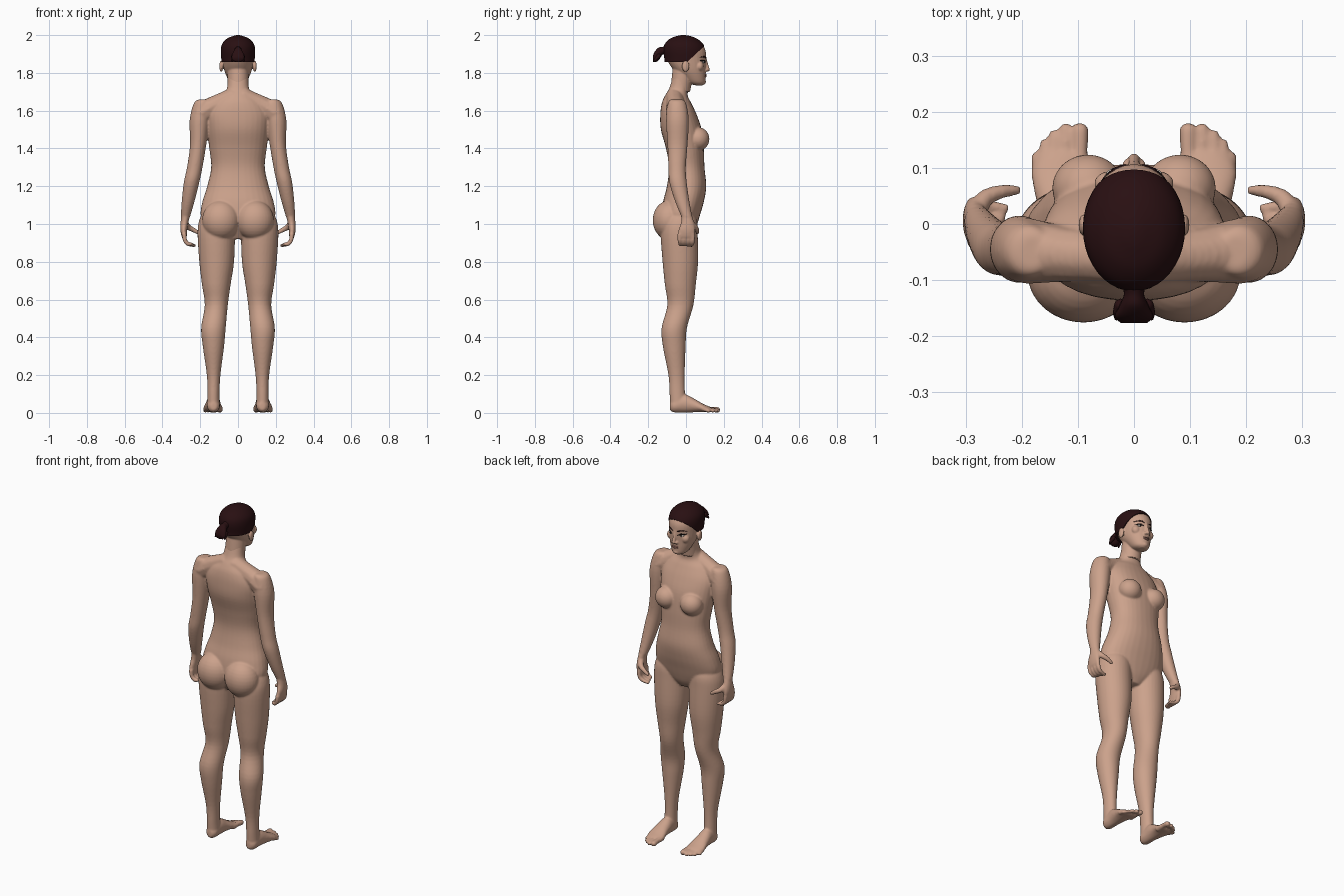
import bpy
import bmesh
from math import cos, sin, tau, sqrt
from mathutils import Matrix, Vector

if "Cube" in bpy.data.objects:
    bpy.data.objects.remove(bpy.data.objects["Cube"])


def material(name, color):
    mat = bpy.data.materials.new(name)
    mat.use_nodes = True
    mat.diffuse_color = (*color, 1)
    mat.node_tree.nodes["Principled BSDF"].inputs["Base Color"].default_value = (*color, 1)
    return mat


skin = material("skin", (0.6, 0.36, 0.26))
hair_brown = material("hair dark brown", (0.022, 0.005, 0.006))
lip_rose = material("lip rose", (0.42, 0.2, 0.16))
eye_white = material("eye white", (0.6, 0.55, 0.5))
lash_black = material("lash black", (0.01, 0.007, 0.007))


def spline(rows, steps=5):
    """Catmull-Rom interpolation through rows of numbers."""
    rows = [Vector(r) for r in rows]
    out = []
    for i in range(len(rows) - 1):
        b, c = rows[i], rows[i + 1]
        a, d = rows[max(i - 1, 0)], rows[min(i + 2, len(rows) - 1)]
        for k in range(steps):
            t = k / steps
            out.append(b + (c - a) * (t / 2) + (a * 2 - b * 5 + c * 4 - d) * (t * t / 2)
                       + (b * 3 - a - c * 3 + d) * (t ** 3 / 2))
    return out + [rows[-1]]


def loft(bm, rows, axis="z", power=1.0, sides=32):
    """Closed tube; each row is position, two centre values and two radii."""
    rings = []
    for t, ca, cb, ra, rb in spline(rows):
        ring = []
        for k in range(sides):
            c, s = cos(tau * k / sides), sin(tau * k / sides)
            a = ca + ra * abs(c) ** power * (1 if c > 0 else -1)
            b = cb + rb * abs(s) ** power * (1 if s > 0 else -1)
            ring.append(bm.verts.new((a, b, t) if axis == "z" else (a, t, b)))
        rings.append(ring)
    for low, high in zip(rings, rings[1:]):
        for k in range(sides):
            n = (k + 1) % sides
            bm.faces.new((low[k], low[n], high[n], high[k]))
    bm.faces.new(rings[0][::-1])
    bm.faces.new(rings[-1])


def ball(bm, center, radii, detail=16):
    matrix = Matrix.Translation(center) @ Matrix.Diagonal((*radii, 1))
    bmesh.ops.create_uvsphere(bm, u_segments=detail, v_segments=detail // 2,
                              radius=1, matrix=matrix)


def chain(bm, points, steps=6, detail=12):
    """Rounded strand of balls; each point is x, y, z, radius."""
    for x, y, z, r in spline(points, steps):
        ball(bm, (x, y, z), (r, r, r), detail)


def mirror(bm):
    """Copy everything built so far to the other side."""
    copy = bmesh.ops.duplicate(bm, geom=bm.verts[:] + bm.edges[:] + bm.faces[:])["geom"]
    for v in copy:
        if isinstance(v, bmesh.types.BMVert):
            v.co.x *= -1


def finish(bm, name, mat, voxel=0, smoothing=0):
    bmesh.ops.recalc_face_normals(bm, faces=bm.faces)
    for face in bm.faces:
        face.smooth = True
    mesh = bpy.data.meshes.new(name)
    bm.to_mesh(mesh)
    bm.free()
    mesh.materials.append(mat)
    obj = bpy.data.objects.new(name, mesh)
    bpy.context.collection.objects.link(obj)
    if voxel:
        remesh = obj.modifiers.new("blend parts", "REMESH")
        remesh.mode = "VOXEL"
        remesh.voxel_size = voxel
        remesh.use_smooth_shade = True
        smooth = obj.modifiers.new("soften", "SMOOTH")
        smooth.factor = 0.5
        smooth.iterations = smoothing
    return obj


# Body: legs and arms first, then mirrored, then the torso
body = bmesh.new()
loft(body, [(1.07, .11, -.03, .07, .07), (1.02, .113, -.032, .092, .09),
            (.95, .115, -.036, .099, .098), (.8, .113, -.03, .092, .094),
            (.68, .115, -.03, .076, .082), (.57, .115, -.03, .061, .069),
            (.45, .13, -.062, .065, .067), (.35, .13, -.062, .056, .06),
            (.2, .129, -.05, .036, .043), (.1, .13, -.046, .032, .041),
            (.03, .13, -.04, .034, .043)])
loft(body, [(1.66, .18, -.05, .025, .03), (1.64, .188, -.048, .045, .048),
            (1.55, .203, -.045, .053, .06), (1.42, .211, -.045, .043, .053),
            (1.3, .229, -.047, .041, .046), (1.22, .246, -.042, .041, .046),
            (1.12, .264, -.02, .034, .038), (1.04, .278, .004, .025, .029)])
ball(body, (.09, -.088, 1.02), (.1, .088, .105), 32)
ball(body, (.082, .064, 1.45), (.064, .06, .062), 32)
# Shoulder slope and collar
chain(body, [(.03, -.06, 1.67, .05), (.11, -.055, 1.635, .05), (.19, -.048, 1.59, .06)])

# Hand: palm, four curled fingers and thumb
loft(body, [(1.06, .275, .0, .024, .027), (1.01, .283, .008, .021, .034),
            (.97, .287, .005, .018, .044), (.935, .285, .002, .014, .043),
            (.925, .284, .002, .008, .036)])
for i in range(4):
    y = .036 - .023 * i
    tip = .23 + .006 * i
    chain(body, [(.285, y, .945, .013), (.28, y, .912, .012),
                 (.262, y * .9, .893, .011), (tip, y * .8, .886 + .003 * i, .009)])
chain(body, [(.28, .02, 1.01, .018), (.265, .046, .985, .016),
             (.235, .058, .968, .013), (.21, .06, .953, .01)])

# Foot: heel to ball, then toes
loft(body, [(-.086, .128, .035, .014, .02), (-.065, .13, .038, .032, .035),
            (-.01, .13, .05, .036, .048), (.04, .132, .04, .042, .037),
            (.09, .132, .026, .051, .022), (.12, .126, .019, .046, .016),
            (.132, .124, .017, .035, .01)], "y")
toes = [(.096, .166, .016), (.122, .17, .0115), (.142, .158, .011),
        (.159, .142, .0105), (.173, .12, .0105)]
for x, end, r in toes:
    chain(body, [(x, .09, .02, r), (x, end - .03, .019, r * .9), (x, end, r, r)])
mirror(body)

# Torso and neck in one loft
loft(body, [(.92, 0, -.03, .05, .05), (.96, 0, -.03, .12, .075),
            (1.0, 0, -.03, .175, .09), (1.05, 0, -.027, .198, .102),
            (1.12, 0, -.013, .188, .108), (1.2, 0, .003, .163, .104),
            (1.3, 0, .004, .142, .094), (1.4, 0, -.006, .152, .1),
            (1.5, 0, -.025, .164, .108), (1.58, 0, -.04, .165, .096),
            (1.64, 0, -.05, .13, .078), (1.68, 0, -.051, .082, .06),
            (1.72, 0, -.036, .058, .052), (1.79, 0, -.015, .054, .052)], power=.9)
finish(body, "body", skin, .0055, 5)

# Head: skull and jaw, ears, nose and chin blended together
head_rows = [(1.734, 0, .07, .018, .018), (1.747, 0, .055, .042, .046),
             (1.78, 0, .038, .06, .066), (1.82, 0, .018, .074, .087),
             (1.87, 0, .003, .081, .104), (1.92, 0, -.004, .084, .107),
             (1.96, 0, -.008, .073, .086), (1.985, 0, -.01, .04, .048)]
head = bmesh.new()
ball(head, (.089, -.002, 1.835), (.01, .02, .031))
ball(head, (.012, .107, 1.813), (.009, .01, .008))
ball(head, (.045, .072, 1.835), (.026, .022, .026))
mirror(head)
loft(head, head_rows)
loft(head, [(1.7, 0, -.03, .054, .052), (1.76, 0, -.022, .055, .055),
            (1.83, 0, -.01, .056, .06)])
chain(head, [(0, .1, 1.88, .009), (0, .107, 1.85, .0095), (0, .116, 1.817, .0105)])
ball(head, (0, .092, 1.752), (.02, .014, .014))
ball(head, (0, .092, 1.787), (.024, .016, .014))
finish(head, "head", skin, .004, 4)


def face_y(x, z):
    """Depth of the face surface at a point."""
    rows = spline(head_rows)
    t, _, cy, rx, ry = min(rows, key=lambda row: abs(row[0] - z))
    return cy + ry * sqrt(max(0, 1 - (x / rx) ** 2))


def face_strand(name, mat, points, both=True):
    bm = bmesh.new()
    chain(bm, [(x, face_y(x, z) - .001, z, r) for x, z, r in points], 8, 8)
    if both:
        mirror(bm)
    finish(bm, name, mat)


# Eyes, lashes, brows and lips
eyes = bmesh.new()
ball(eyes, (.035, face_y(.035, 1.857) - .009, 1.857), (.015, .011, .007))
mirror(eyes)
finish(eyes, "eyes", eye_white)
irises = bmesh.new()
ball(irises, (.035, face_y(.035, 1.857) - .001, 1.857), (.006, .0045, .006))
mirror(irises)
finish(irises, "irises", lash_black)
face_strand("upper_lashes", lash_black, [(.019, 1.857, .002), (.033, 1.866, .0035),
                                         (.048, 1.864, .0035), (.058, 1.866, .002)])
face_strand("eyebrows", hair_brown, [(.016, 1.88, .003), (.036, 1.886, .0038),
                                     (.06, 1.882, .002)])
lips = bmesh.new()
ball(lips, (0, .1035, 1.789), (.021, .008, .004))
ball(lips, (0, .102, 1.781), (.018, .008, .0045))
finish(lips, "lips", lip_rose)

# Hair cap: enlarged skull trimmed along a sloping hairline and a level nape
cap = bmesh.new()
loft(cap, [(1.84, 0, -.015, .082, .1), (1.87, 0, -.007, .088, .107),
           (1.92, 0, -.008, .091, .112), (1.955, 0, -.011, .083, .1),
           (1.982, 0, -.013, .057, .07), (1.996, 0, -.014, .024, .032),
           (2.0, 0, -.014, .006, .008)], sides=40)
for point, normal in (((0, .1, 1.945), (0, -.68, .73)), ((0, 0, 1.858), (0, 0, 1))):
    cut = bmesh.ops.bisect_plane(cap, geom=cap.verts[:] + cap.edges[:] + cap.faces[:],
                                 plane_co=point, plane_no=normal, clear_inner=True)
    rim = [e for e in cut["geom_cut"] if isinstance(e, bmesh.types.BMEdge)]
    bmesh.ops.holes_fill(cap, edges=rim)
hair = finish(cap, "hair_cap", hair_brown)

# Ponytail with a flared end
tail = bmesh.new()
loft(tail, [(-.095, 0, 1.925, .03, .025), (-.122, 0, 1.918, .018, .02),
            (-.145, 0, 1.9, .026, .034), (-.165, 0, 1.885, .034, .028),
            (-.176, 0, 1.874, .024, .014)], "y", sides=20)
for i in range(5):
    x = (i - 2) * .012
    chain(tail, [(x, -.145, 1.89, .012), (x * 1.2, -.158, 1.875, .009),
                 (x * 1.3, -.168, 1.862, .004)], 4, 8)
finish(tail, "ponytail", hair_brown)

# Keep trimmed hair edges crisp
bpy.ops.object.select_all(action="DESELECT")
hair.select_set(True)
bpy.context.view_layer.objects.active = hair
bpy.ops.object.shade_smooth_by_angle()
